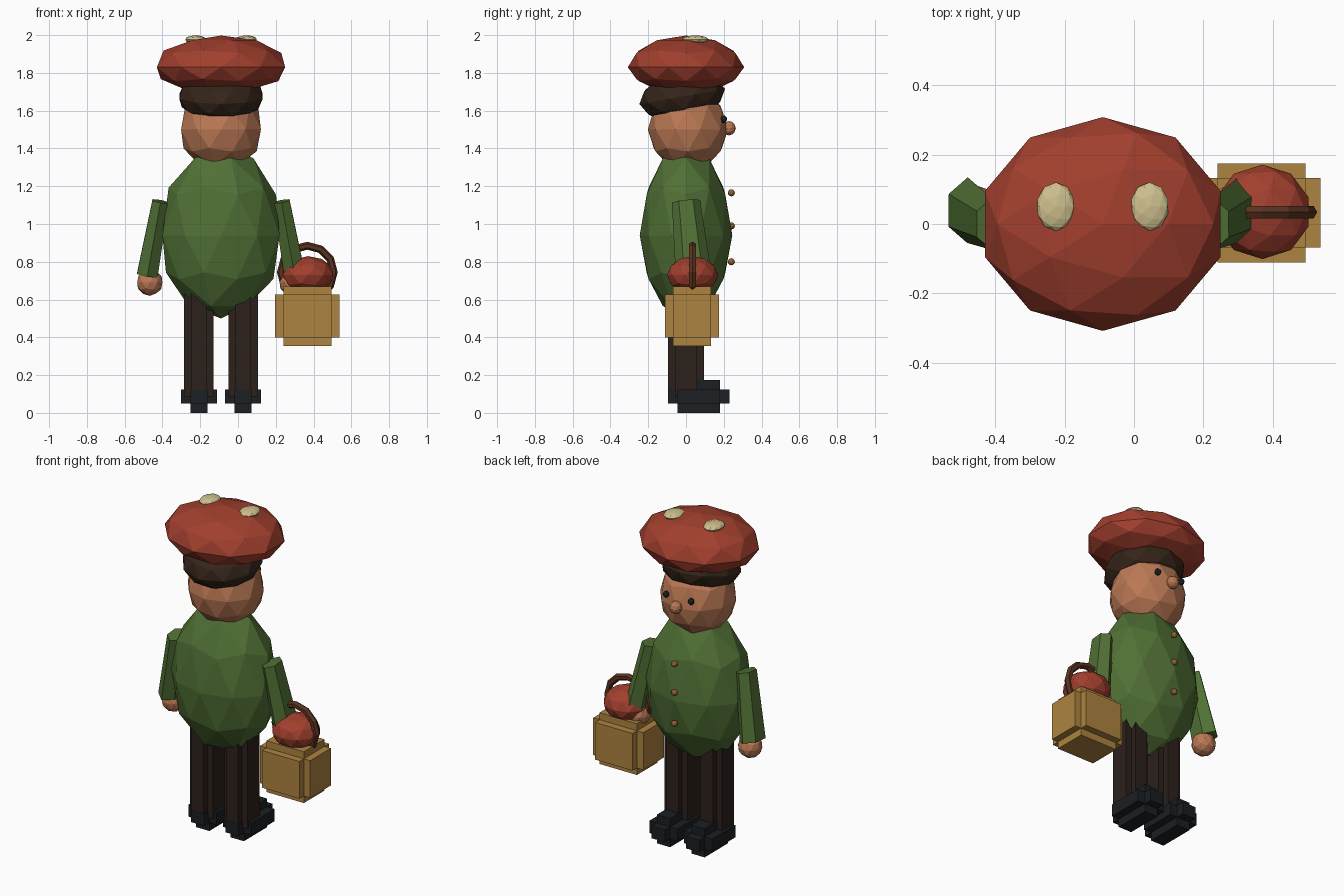
import bpy, bmesh, math
from mathutils import Vector, Matrix

if "Cube" in bpy.data.objects:
    bpy.data.objects.remove(bpy.data.objects["Cube"])

CX = -0.09  # symmetry line of the figure


def material(name, rgb):
    m = bpy.data.materials.new(name)
    m.diffuse_color = (*rgb, 1)
    m.use_nodes = True
    m.node_tree.nodes["Principled BSDF"].inputs["Base Color"].default_value = m.diffuse_color
    return m


RED = material("red", (0.36, 0.05, 0.027))
GREEN = material("green", (0.08, 0.16, 0.035))
SKIN = material("skin", (0.50, 0.19, 0.09))
HAIR = material("dark_brown", (0.035, 0.018, 0.010))
CLOTH = material("trouser_brown", (0.025, 0.015, 0.012))
BLACK = material("black", (0.011, 0.014, 0.016))
TAN = material("tan", (0.42, 0.23, 0.05))
CREAM = material("cream", (0.62, 0.53, 0.27))
WOOD = material("wood", (0.10, 0.033, 0.014))
BRASS = material("brass", (0.33, 0.14, 0.035))


def finish(name, bm, mat):
    mesh = bpy.data.meshes.new(name)
    bm.to_mesh(mesh)
    bm.free()
    mesh.materials.append(mat)
    ob = bpy.data.objects.new(name, mesh)
    bpy.context.collection.objects.link(ob)
    return ob


def ball(name, mat, c, r, low=None, tilt=0):
    """Faceted ball; low is a separate radius for the lower half."""
    bm = bmesh.new()
    bmesh.ops.create_icosphere(bm, subdivisions=2, radius=1)
    for v in bm.verts:
        rz = low if low and v.co.z < 0 else r[2]
        v.co = Vector((v.co.x * r[0], v.co.y * r[1], v.co.z * rz))
    bm.transform(Matrix.Translation(c) @ Matrix.Rotation(tilt, 4, 'X'))
    return finish(name, bm, mat)


def stepped_box(name, mat, c, h, step):
    """Box with notched edges: three crossing boxes, each full along one axis."""
    bm = bmesh.new()
    for axis in range(3):
        s = [2 * (h[i] if i == axis else h[i] - step) for i in range(3)]
        bmesh.ops.create_cube(bm, size=1, matrix=Matrix.Translation(c) @ Matrix.Diagonal((*s, 1)))
    return finish(name, bm, mat)


def sleeve(name, mat, low, top):
    """Six-sided tapering oval tube between two points."""
    low, top = Vector(low), Vector(top)
    d = top - low
    bm = bmesh.new()
    bmesh.ops.create_cone(bm, cap_ends=True, segments=6, radius1=0.095, radius2=0.075, depth=d.length)
    turn = Vector((0, 0, 1)).rotation_difference(d).to_matrix().to_4x4()
    bm.transform(Matrix.Translation((low + top) / 2) @ turn @ Matrix.Diagonal((0.67, 1, 1, 1)))
    return finish(name, bm, mat)


# Torso, head, hair and cap
ball("coat", GREEN, (CX, 0, 0.94), (0.326, 0.245, 0.48), low=0.44)
ball("head", SKIN, (CX, 0.01, 1.50), (0.222, 0.212, 0.24), low=0.22)
ball("hair", HAIR, (CX, -0.02, 1.675), (0.232, 0.23, 0.13), tilt=math.radians(10))
ball("cap", RED, (CX, 0, 1.83), (0.357, 0.308, 0.168), low=0.14)

# Face and coat buttons
ball("nose", SKIN, (CX, 0.228, 1.507), (0.036, 0.036, 0.038))
for i, z in enumerate((1.165, 0.99, 0.80)):
    ball(f"button_{i + 1}", BRASS, (CX, 0.24, z), (0.019, 0.019, 0.019))

# Mirrored parts on both sides of the figure
for side, s in (("left", -1), ("right", 1)):
    ball(f"{side}_eye", BLACK, (CX + s * 0.085, 0.2, 1.555), (0.018, 0.018, 0.02))
    ball(f"{side}_cap_spot", CREAM, (CX + s * 0.135, 0.05, 1.977), (0.056, 0.07, 0.022))
    sleeve(f"{side}_sleeve", GREEN, (CX + s * 0.39, 0.04, 0.73), (CX + s * 0.32, 0, 1.12))
    ball(f"{side}_hand", SKIN, (CX + s * 0.377, 0.045, 0.69), (0.07, 0.07, 0.07))
    stepped_box(f"{side}_trouser_leg", CLOTH, (CX + s * 0.117, 0, 0.425), (0.078, 0.095, 0.375), 0.037)
    stepped_box(f"{side}_shoe", BLACK, (CX + s * 0.117, 0.067, 0.0875), (0.095, 0.163, 0.0875), 0.05)

# Basket with its fruit
stepped_box("basket", TAN, (0.367, 0.032, 0.512), (0.17, 0.143, 0.157), 0.043)
ball("fruit", RED, (0.37, 0.035, 0.73), (0.14, 0.136, 0.1))

# Ring handle, standing upright in the basket
bpy.ops.mesh.primitive_torus_add(major_segments=12, minor_segments=6, major_radius=0.14,
                                 minor_radius=0.021, location=(0.367, 0.034, 0.745),
                                 rotation=(math.pi / 2, 0, 0))
handle = bpy.context.object
handle.name = "basket_handle"
handle.data.materials.append(WOOD)
